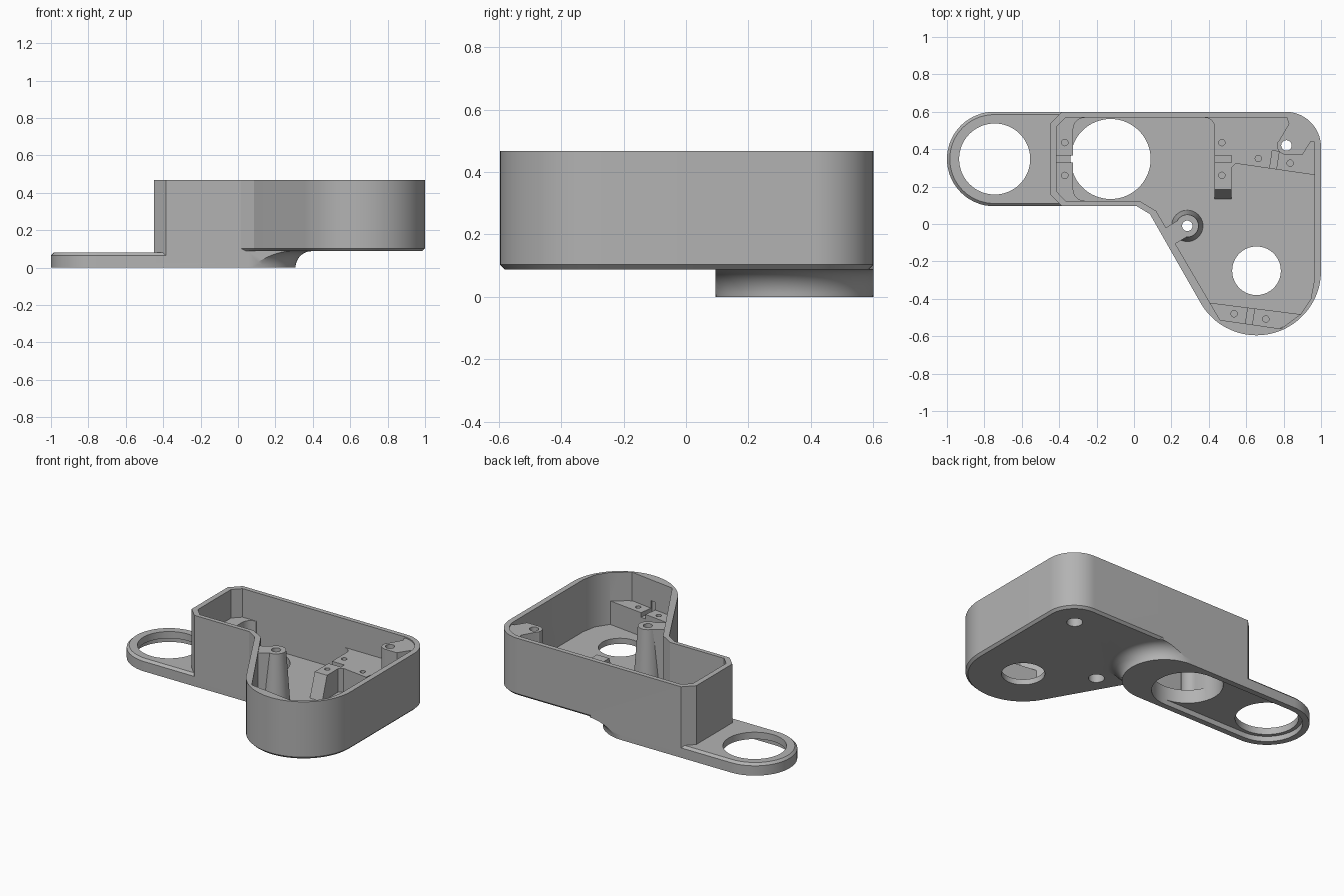
import bpy, bmesh, math
from mathutils import Vector

if "Cube" in bpy.data.objects:
    bpy.data.objects.remove(bpy.data.objects["Cube"], do_unlink=True)

grey = bpy.data.materials.new("plain grey")
grey.use_nodes = True
grey.diffuse_color = (0.45, 0.45, 0.45, 1)
grey.node_tree.nodes["Principled BSDF"].inputs["Base Color"].default_value = grey.diffuse_color


def arc(cx, cy, r, a0, a1, n=24):
    steps = [math.radians(a0 + (a1 - a0) * i / n) for i in range(n + 1)]
    return [(cx + r * math.cos(a), cy + r * math.sin(a)) for a in steps]


def circle(cx, cy, r, n=64):
    return arc(cx, cy, r, 0, 360, n)[:-1]


def stadium(x0, x1, y, r):
    return arc(x1, y, r, -90, 90, 32) + arc(x0, y, r, 90, 270, 32)


def inset(points, d):
    """Move a counter-clockwise outline inwards by d."""
    result = []
    for i, p in enumerate(points):
        a, b, c = Vector(points[i - 1]), Vector(p), Vector(points[(i + 1) % len(points)])
        u, v = (b - a).normalized(), (c - b).normalized()
        n1, n2 = Vector((-u.y, u.x)), Vector((-v.y, v.x))
        result.append(tuple(b + (n1 + n2) * d / (1 + n1.dot(n2))))
    return result


def bar(x, y, length, width, angle=0):
    u = Vector((math.cos(math.radians(angle)), math.sin(math.radians(angle))))
    v = Vector((-u.y, u.x))
    return [tuple(Vector((x, y)) + u * s * length / 2 + v * t * width / 2)
            for s, t in ((-1, -1), (1, -1), (1, 1), (-1, 1))]


def loft(name, *layers):
    """Closed solid through outlines given as (height, points)."""
    bm = bmesh.new()
    rings = [[bm.verts.new((x, y, z)) for x, y in pts] for z, pts in layers]
    for low, high in zip(rings, rings[1:]):
        for i in range(len(low)):
            j = (i + 1) % len(low)
            bm.faces.new((low[i], low[j], high[j], high[i]))
    bm.faces.new(rings[0][::-1])
    bm.faces.new(rings[-1])
    bmesh.ops.recalc_face_normals(bm, faces=bm.faces)
    mesh = bpy.data.meshes.new(name)
    bm.to_mesh(mesh)
    bm.free()
    mesh.materials.append(grey)
    obj = bpy.data.objects.new(name, mesh)
    bpy.context.collection.objects.link(obj)
    return obj


def prism(name, pts, z0, z1):
    return loft(name, (z0, pts), (z1, pts))


def combine(target, tool, operation):
    """Apply a boolean and discard the tool."""
    mod = target.modifiers.new("cut", "BOOLEAN")
    mod.operation, mod.object, mod.solver = operation, tool, "EXACT"
    graph = bpy.context.evaluated_depsgraph_get()
    mesh = bpy.data.meshes.new_from_object(target.evaluated_get(graph))
    target.modifiers.clear()
    target.data = mesh
    bpy.data.objects.remove(tool, do_unlink=True)


# Outer shell with a chamfered bottom edge
outline = ([(-.385, .095), (.015, .095), (.085, .053)]
           + arc(.655, -.25, .345, 211, 360, 48) + arc(.81, .41, .19, 0, 90)
           + [(-.385, .6), (-.45, .535), (-.45, .16)])
TOP, FLOOR, PAD, BOSS = .468, .125, .28, .46
housing = loft("housing", (.088, inset(outline, .015)), (.103, outline), (TOP, outline))

# Solid base under the narrow end
base = [(-.385, .095), (.055, .095), (.055, .6), (-.385, .6), (-.45, .535), (-.45, .16)]
combine(housing, prism("base", base, .03, .115), "UNION")

# Arm plate with chamfered rim
arm = stadium(-.7475, .055, .3475, .2525)
combine(housing, loft("arm", (0, arm), (.065, arm), (.08, inset(arm, .015))), "UNION")

# Concave flare blending the arm into the shell
turns = [math.radians(a) for a in range(0, 91, 10)]
rings = [(.088 * math.sin(t), circle(.055, .3475, .2525 + .085 * (1 - math.cos(t)))) for t in turns]
flare = loft("flare", *rings, (.11, rings[-1][1]))
combine(flare, prism("clip", [(.055, .095), (.5, .095), (.5, .6), (.055, .6)], -.1, .2), "INTERSECT")
combine(housing, flare, "UNION")

# Hollow interior
cavity = ([(-.365, .123), (.03, .123), (.118, .07), (.46, -.513), (.786, -.56),
           (.893, -.48), (.945, -.4), (.964, -.3)]
          + arc(.81, .415, .154, 0, 90) + [(-.365, .57), (-.415, .52), (-.415, .175)])
combine(housing, prism("cavity", cavity, FLOOR, .7), "DIFFERENCE")


def add_inside(part):
    combine(part, prism("clip", inset(outline, .012), 0, 1), "INTERSECT")
    combine(housing, part, "UNION")


# Raised mounting pads
end_shelf = ([(-.46, .08), (-.265, .08)] + arc(-.265, .185, .06, 270, 180, 8)
             + arc(-.265, .508, .06, 180, 90, 8) + [(-.265, .61), (-.46, .61)])
add_inside(prism("end_shelf", end_shelf, .11, PAD))


def corner_outline(front):
    return ([(.43, front), (.52, front), (.52, .3), (.545, .323), (1.02, .254), (1.02, .62), (.38, .62)]
            + arc(.38, .518, .05, 90, 0, 8))


add_inside(loft("corner_pad", (.11, corner_outline(.13)), (PAD, corner_outline(.185))))
add_inside(prism("front_pad", [(.3, -.62), (.95, -.62), (.95, -.49), (.3, -.408)], .11, PAD))

# Screw bosses joined to the walls
post = loft("post", (.11, circle(.285, -.01, .085, 40)), (BOSS, circle(.285, -.01, .06, 40)))
combine(post, prism("web", bar(.225, -.045, .13, .1, 31), .11, BOSS), "UNION")
add_inside(post)
corner_boss = ([(.8, .62), (.828, .535), (.775, .445)] + arc(.815, .42, .05, 160, 270, 12)
               + [(.9, .37), (.945, .44), (1.02, .45), (1.02, .62)])
add_inside(prism("corner_boss", corner_boss, .11, BOSS))

# Recess under the arm and the large openings
combine(housing, prism("recess", stadium(-.745, -.125, .3475, .214), -.1, .035), "DIFFERENCE")
for x, y, r in ((-.745, .3475, .19), (-.125, .3475, .214), (.655, -.25, .13)):
    combine(housing, prism("opening", circle(x, y, r), -.2, .275), "DIFFERENCE")

# Screw holes with counterbores underneath
for x, y in ((.285, -.01), (.815, .42)):
    bore = loft("bore", (-.2, circle(x, y, .048, 32)), (.2, circle(x, y, .048, 32)),
                (.201, circle(x, y, .028, 32)), (.7, circle(x, y, .028, 32)))
    combine(housing, bore, "DIFFERENCE")

# Grooves and pilot holes in the pads
for x, y, length, angle in ((-.37, .3475, .092, 0), (.475, .3475, .092, 0),
                            (.75, .34, .1, 81.5), (.62, -.495, .1, 81.5)):
    combine(housing, prism("groove", bar(x, y, length, .036, angle), .25, .33), "DIFFERENCE")
for x, y in ((-.37, .435), (-.37, .26), (.47, .435), (.47, .26),
             (.665, .35), (.835, .325), (.535, -.48), (.705, -.508)):
    combine(housing, prism("pilot", circle(x, y, .017, 20), .18, .34), "DIFFERENCE")

# Smooth curved walls, keep edges sharp
bpy.ops.object.select_all(action="DESELECT")
housing.select_set(True)
bpy.context.view_layer.objects.active = housing
bpy.ops.object.shade_smooth_by_angle(angle=math.radians(25))
